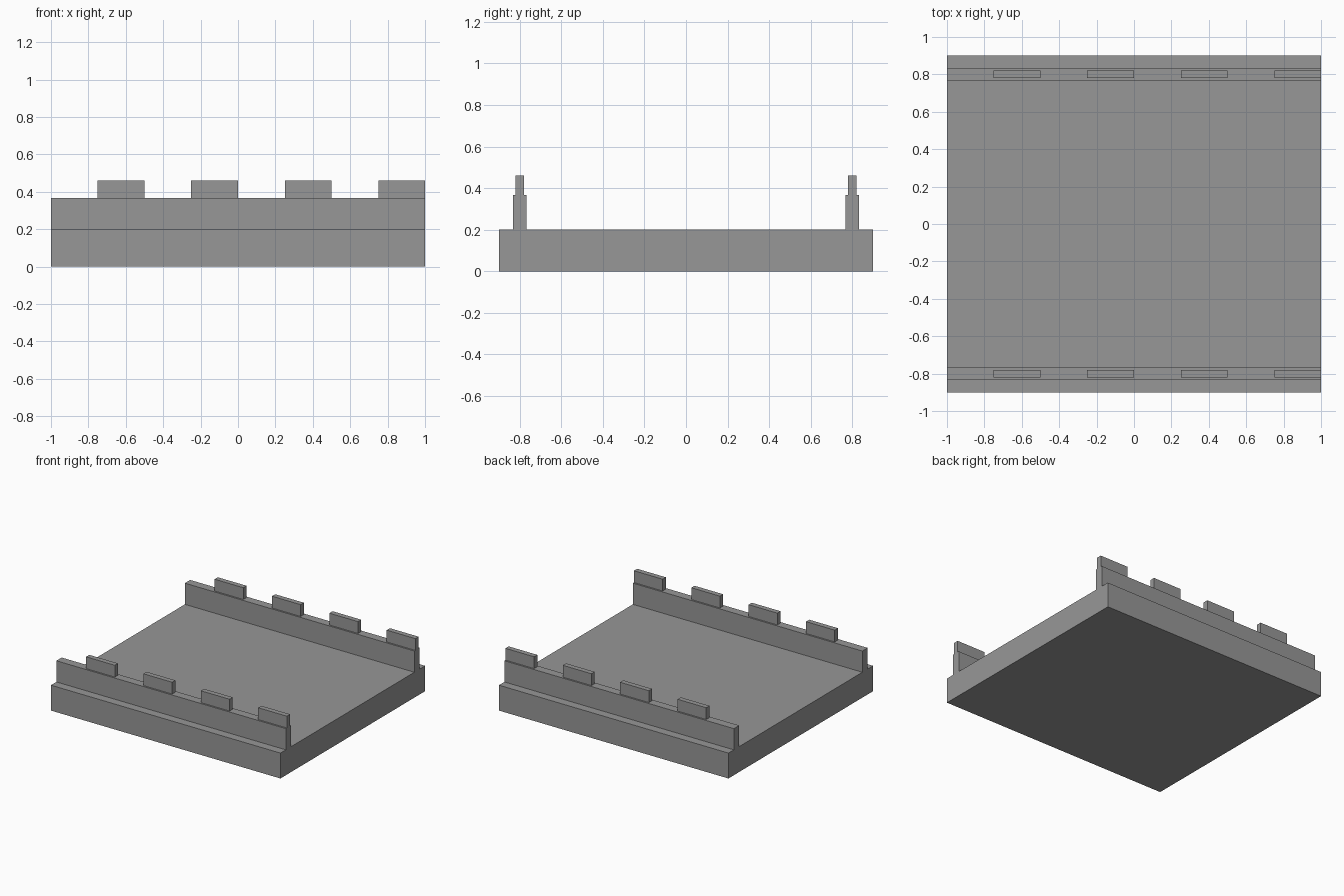
import bpy

cube = bpy.data.objects.get("Cube")
if cube:
    bpy.data.objects.remove(cube, do_unlink=True)

STONE = (0.31, 0.31, 0.31, 1)
stone = bpy.data.materials.new("grey_stone")
stone.use_nodes = True
stone.diffuse_color = STONE
stone.node_tree.nodes["Principled BSDF"].inputs["Base Color"].default_value = STONE


def block(name, x, y, z):
    """Add a box from its (min, max) range on each axis."""
    ranges = (x, y, z)
    bpy.ops.mesh.primitive_cube_add(size=1, location=[(a + b) / 2 for a, b in ranges])
    obj = bpy.context.object
    obj.name = name
    obj.scale = [b - a for a, b in ranges]
    bpy.ops.object.transform_apply(location=False, rotation=False, scale=True)
    obj.data.materials.append(stone)
    return obj


BASE_TOP, WALL_TOP, MERLON_TOP = 0.2, 0.367, 0.46
WALL_Y, WALL_HALF, MERLON_HALF = 0.8, 0.033, 0.02

# Walkway slab
block("walkway_base", (-1, 1), (-0.9, 0.9), (0, BASE_TOP))

# Parapet walls with evenly spaced merlons, front and back
for side, y in (("front", -WALL_Y), ("back", WALL_Y)):
    block(side + "_parapet", (-1, 1), (y - WALL_HALF, y + WALL_HALF), (BASE_TOP, WALL_TOP))
    for i in range(4):
        start = -0.75 + i * 0.5
        block(f"{side}_merlon_{i + 1}", (start, start + 0.25),
              (y - MERLON_HALF, y + MERLON_HALF), (WALL_TOP, MERLON_TOP))
